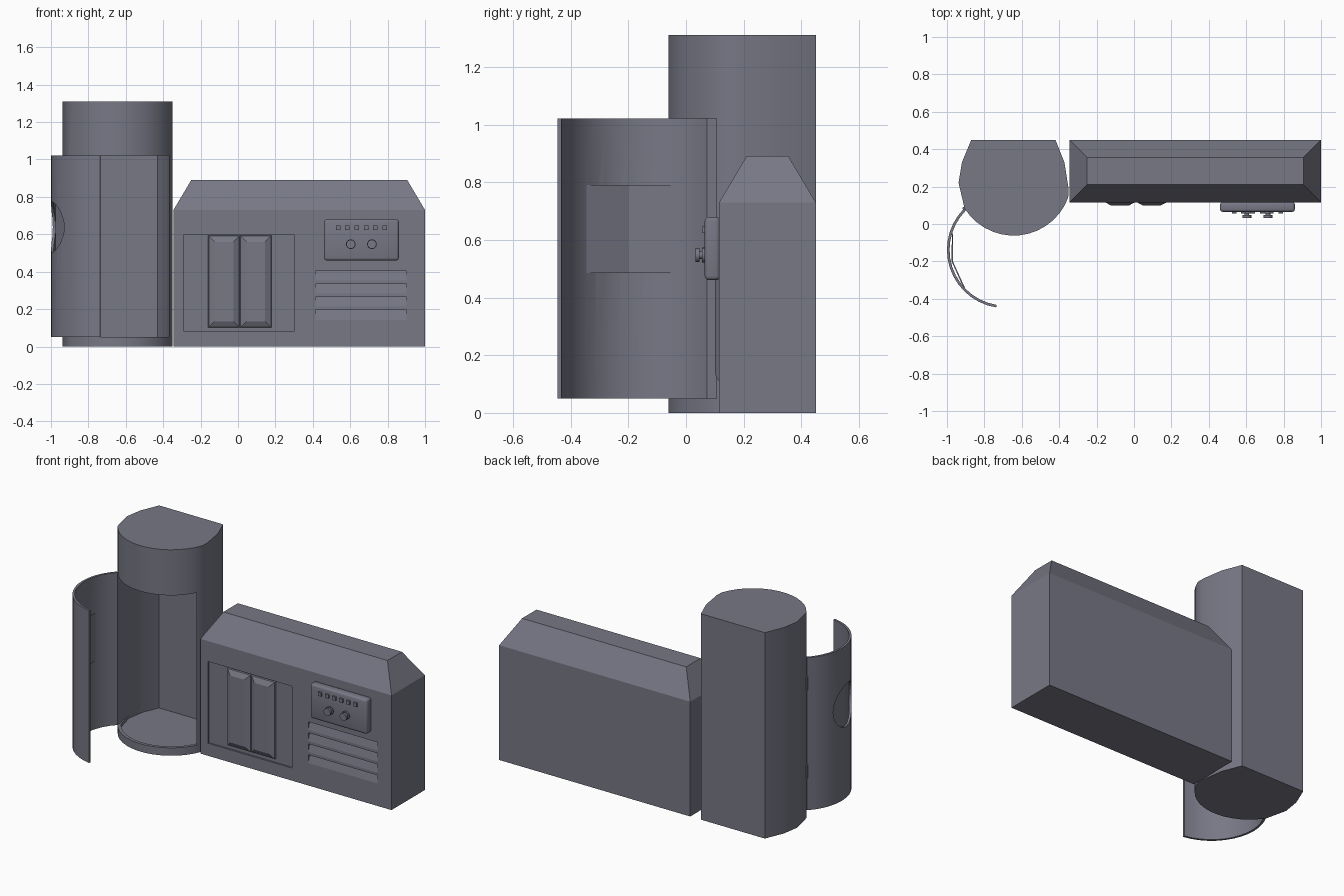
import bpy, bmesh, math
from mathutils import Matrix

if "Cube" in bpy.data.objects:
    bpy.data.objects.remove(bpy.data.objects["Cube"])

slate = bpy.data.materials.new("slate")
slate.diffuse_color = (0.184, 0.188, 0.235, 1)
slate.use_nodes = True
slate.node_tree.nodes["Principled BSDF"].inputs["Base Color"].default_value = slate.diffuse_color


def finish(name, bm):
    bmesh.ops.recalc_face_normals(bm, faces=bm.faces)
    me = bpy.data.meshes.new(name)
    bm.to_mesh(me)
    bm.free()
    me.materials.append(slate)
    ob = bpy.data.objects.new(name, me)
    bpy.context.collection.objects.link(ob)
    return ob


def loft(name, loops):
    """Closed solid through matching loops of 3D points."""
    bm = bmesh.new()
    rings = [[bm.verts.new(p) for p in loop] for loop in loops]
    n = len(rings[0])
    for a, b in zip(rings, rings[1:]):
        for i in range(n):
            j = (i + 1) % n
            bm.faces.new((a[i], a[j], b[j], b[i]))
    bm.faces.new(rings[0])
    bm.faces.new(rings[-1])
    return finish(name, bm)


def prism(name, pts, z0, z1):
    return loft(name, [[(x, y, z) for x, y in pts] for z in (z0, z1)])


def rect(x0, x1, y0, y1):
    return [(x0, y0), (x1, y0), (x1, y1), (x0, y1)]


def box(name, x0, x1, y0, y1, z0, z1):
    return prism(name, rect(x0, x1, y0, y1), z0, z1)


def cylinder(name, centre, r, depth, axis, seg=16):
    bm = bmesh.new()
    m = Matrix.Translation(centre)
    if axis != 'Z':
        m = m @ Matrix.Rotation(math.pi / 2, 4, 'X' if axis == 'Y' else 'Y')
    bmesh.ops.create_cone(bm, cap_ends=True, segments=seg, radius1=r, radius2=r,
                          depth=depth, matrix=m)
    return finish(name, bm)


def arc(cx, cy, r, a0, a1, n):
    return [(cx + r * math.cos(math.radians(a0 + (a1 - a0) * i / n)),
             cy + r * math.sin(math.radians(a0 + (a1 - a0) * i / n))) for i in range(n + 1)]


def apply_mods(ob):
    bpy.ops.object.select_all(action='DESELECT')
    bpy.context.view_layer.objects.active = ob
    ob.select_set(True)
    for m in list(ob.modifiers):
        bpy.ops.object.modifier_apply(modifier=m.name)


def cut(ob, cutter):
    cutter.hide_render = True
    m = ob.modifiers.new("cut", 'BOOLEAN')
    m.operation, m.solver, m.object = 'DIFFERENCE', 'EXACT', cutter
    apply_mods(ob)
    bpy.data.objects.remove(cutter)


def smooth(ob):
    apply_mods(ob)
    bpy.ops.object.shade_smooth_by_angle(angle=math.radians(30))


# booth: flat back, rounded front, hollow with a front opening
CX, CY = -0.643, 0.248
booth = prism("booth", [(-0.42, 0.45), (-0.87, 0.45), (-0.92, 0.33), (-0.938, 0.22)]
              + arc(CX, CY, 0.31, 212, 340, 14) + [(-0.35, 0.19), (-0.372, 0.33)], 0, 1.31)
inner_back = [(-0.43, 0.435), (-0.86, 0.435), (-0.905, 0.33), (-0.922, 0.22)]
cut(booth, prism("booth_cutter", inner_back + [(-0.898, 0.08), (-0.898, -0.2), (-0.368, -0.2),
                                               (-0.368, 0.19), (-0.387, 0.33)], 0.05, 1.02))
# sunken floor behind the front lip
cut(booth, prism("floor_cutter", inner_back + arc(CX, CY, 0.29, 212, 338, 14)
                 + [(-0.387, 0.33)], 0.03, 0.08))
smooth(booth)

# open curved door with a round window
DX, DY = -0.688, -0.138
door = prism("booth_door", arc(DX, DY, 0.312, 135, 261, 14)
             + arc(DX, DY, 0.298, 261, 135, 14), 0.05, 1.02)
cut(door, cylinder("window_cutter", (-0.98, -0.2, 0.638), 0.135, 0.4, 'X', 32))
smooth(door)
prism("door_window", [(-0.974, -0.05), (-0.975, -0.20), (-0.908, -0.35),
                      (-0.902, -0.345), (-0.968, -0.20), (-0.968, -0.05)], 0.485, 0.79)

# door hinges
for i, z in enumerate((0.30, 0.86)):
    smooth(cylinder(f"door_hinge_{i + 1}", (-0.908, 0.083, z), 0.009, 0.08, 'Z', 10))

# console body with a bevelled top
low, high = rect(-0.345, 1.0, 0.115, 0.45), rect(-0.25, 0.905, 0.21, 0.355)
console = loft("console", [[(x, y, z) for x, y in p]
                           for p, z in ((low, 0), (low, 0.73), (high, 0.89))])
# shallow recess behind the twin pads
cut(console, box("recess_cutter", -0.29, 0.30, 0.05, 0.125, 0.08, 0.60))
# sloping vent slots
for i in range(4):
    z1 = 0.405 - i * 0.07
    prof = [(0.10, z1), (0.128, z1), (0.113, z1 - 0.06), (0.10, z1 - 0.06)]
    cut(console, loft("vent_cutter", [[(x, y, z) for y, z in prof] for x in (0.415, 0.9)]))

# twin raised pads
for i, x in enumerate((-0.16, 0.01)):
    loops = []
    for y, d in ((0.127, 0), (0.117, 0.004), (0.10, 0.035)):
        loops.append([(px, y, pz) for px, pz in rect(x + d, x + 0.17 - d, 0.10 + d, 0.595 - d)])
    loft(f"raised_pad_{i + 1}", loops)

# control panel with buttons and knobs
panel = box("control_panel", 0.46, 0.86, 0.065, 0.118, 0.46, 0.68)
bev = panel.modifiers.new("bevel", 'BEVEL')
bev.width, bev.segments = 0.014, 3
smooth(panel)
for i in range(6):
    x = 0.535 + i * 0.05
    box(f"button_{i + 1}", x - 0.012, x + 0.012, 0.055, 0.07, 0.623, 0.647)
for i, x in enumerate((0.603, 0.716)):
    for part, r, y, depth in (("base", 0.026, 0.062, 0.012), ("stem", 0.013, 0.052, 0.016),
                              ("cap", 0.024, 0.04, 0.014)):
        smooth(cylinder(f"knob_{part}_{i + 1}", (x, y, 0.547), r, depth, 'Y'))
